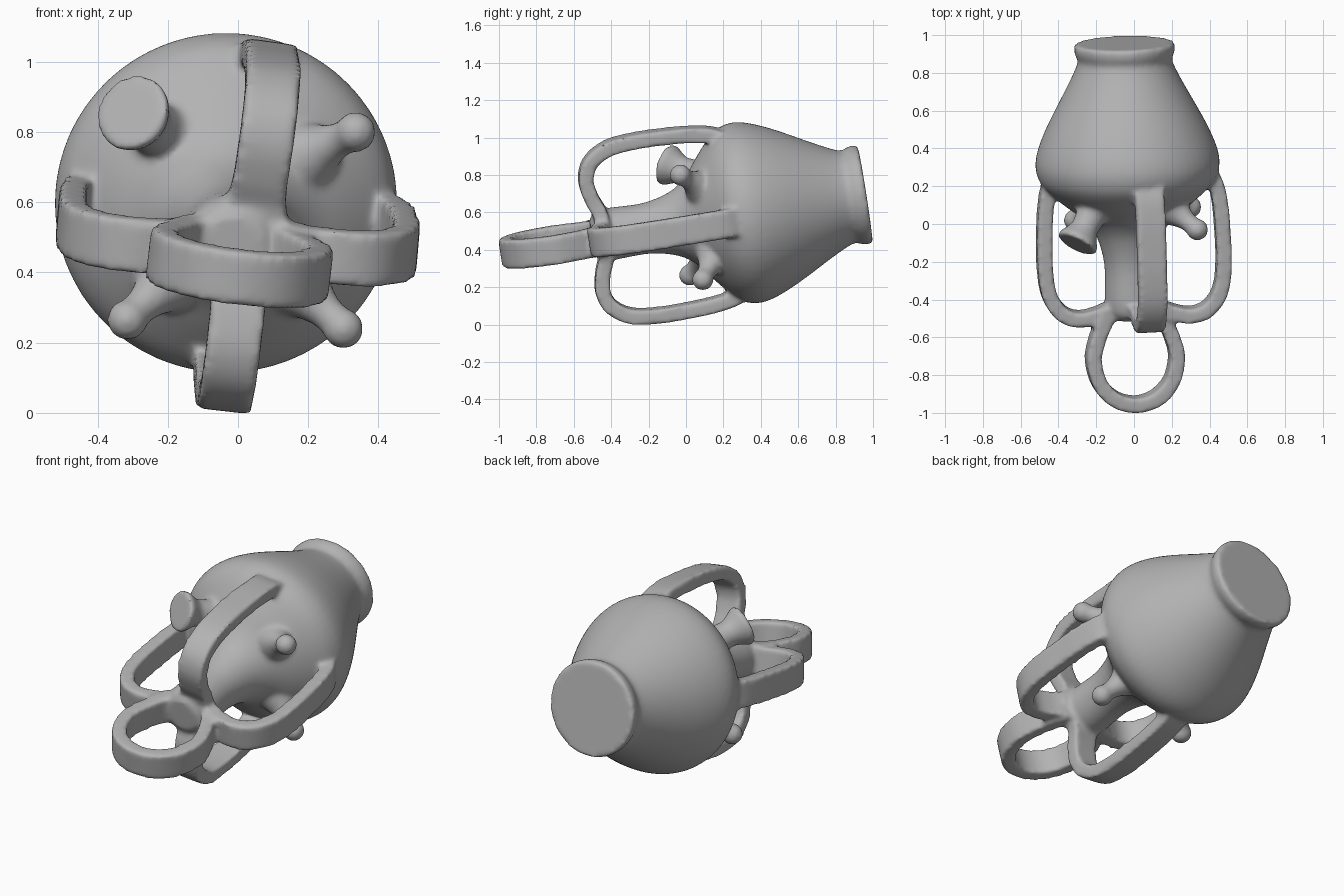
import bpy, bmesh, math
from mathutils import Matrix, Vector

if "Cube" in bpy.data.objects:
    bpy.data.objects.remove(bpy.data.objects["Cube"])

grey = bpy.data.materials.new("clay grey")
grey.diffuse_color = (0.45, 0.45, 0.45, 1)
grey.use_nodes = True
grey.node_tree.nodes["Principled BSDF"].inputs["Base Color"].default_value = grey.diffuse_color

# Tilted frame of the vessel: its axis is local y
FRAME = (Matrix.Translation((-0.026, 0, 0.548))
         @ Matrix.Rotation(math.radians(1.5), 4, 'Z')
         @ Matrix.Rotation(math.radians(8.9), 4, 'X')
         @ Matrix.Rotation(math.radians(6.5), 4, 'Y'))
parts = []


def smooth_path(pts, steps=5):
    """Catmull-Rom curve through the points."""
    p = [Vector(q) for q in pts]
    p = [2 * p[0] - p[1]] + p + [2 * p[-1] - p[-2]]
    out = []
    for a, b, c, d in zip(p, p[1:], p[2:], p[3:]):
        for i in range(steps):
            t = i / steps
            out.append(0.5 * (2 * b + (c - a) * t + (2 * a - 5 * b + 4 * c - d) * t * t
                              + (3 * b - a - 3 * c + d) * t ** 3))
    return out + [p[-2]]


def skin(name, rings, matrix):
    """Closed solid through a row of rings."""
    bm = bmesh.new()
    rows = [[bm.verts.new(v) for v in r] for r in rings]
    n = len(rows[0])
    for a, b in zip(rows, rows[1:]):
        for i in range(n):
            bm.faces.new((a[i], a[(i + 1) % n], b[(i + 1) % n], b[i]))
    bm.faces.new(rows[0][::-1])
    bm.faces.new(rows[-1])
    bm.transform(matrix)
    bmesh.ops.recalc_face_normals(bm, faces=bm.faces)
    me = bpy.data.meshes.new(name)
    bm.to_mesh(me)
    bm.free()
    ob = bpy.data.objects.new(name, me)
    bpy.context.collection.objects.link(ob)
    parts.append(ob)


def lathe(name, profile, matrix, n=64):
    """Turn (along, radius) pairs about local y."""
    skin(name, [[(r * math.cos(i * math.tau / n), y, r * math.sin(i * math.tau / n))
                 for i in range(n)] for y, r in profile], matrix)


def strap(name, pts, angle, shift, width=0.155, thick=0.079):
    """Flat band along a (radial, axial) path, flaring where it nears the axis."""
    path = smooth_path(pts)
    rings = []
    for i, p in enumerate(path):
        t = (path[min(i + 1, len(path) - 1)] - path[max(i - 1, 0)]).normalized()
        nrm = Vector((-t.y, t.x)) * thick / 2
        a, b = p + nrm, p - nrm
        flare = max(0, 0.2 - abs(p.x)) if p.y > -0.6 else 0
        w = width / 2 + 1.2 * flare ** 2
        rings.append([(a.x, a.y, -w), (a.x, a.y, w), (b.x, b.y, w), (b.x, b.y, -w)])
    skin(name, rings, Matrix.Translation(shift) @ FRAME
         @ Matrix.Rotation(math.radians(angle), 4, 'Y'))


def knob(name, tip, direction, profile):
    """Turned peg whose end sits at the tip."""
    q = Vector(direction).to_track_quat('Y', 'Z').to_matrix().to_4x4()
    lathe(name, profile, Matrix.Translation(tip) @ q, 32)


# Body with lipped neck and a waist leading to the front joint
body = smooth_path([(-0.51, 0.09), (-0.48, 0.125), (-0.42, 0.14), (-0.25, 0.135), (-0.15, 0.147),
                    (-0.06, 0.175), (0, 0.212), (0.05, 0.26), (0.1, 0.325), (0.15, 0.385),
                    (0.2, 0.438), (0.25, 0.472), (0.32, 0.488), (0.4, 0.475), (0.5, 0.436),
                    (0.6, 0.386), (0.7, 0.332), (0.8, 0.28), (0.865, 0.252), (0.89, 0.252),
                    (0.915, 0.263), (0.945, 0.268)], 3) + [Vector((0.97, 0.264))]
lathe("body", body, FRAME)

# Four handles around the axis (right, bottom, left, top), and the front ring
loop = [(0.35, 0.36), (0.435, 0.22), (0.462, 0.1), (0.472, -0.05), (0.474, -0.22),
        (0.454, -0.365), (0.39, -0.463), (0.3, -0.497), (0.2, -0.48), (0.12, -0.45), (0, -0.44)]
for angle, shift in [(-2, (0.022, 0, -0.005)), (90, (0.034, 0, 0.002)),
                     (178, (0.02, 0, -0.015)), (271.5, (0.05, 0, 0.003))]:
    strap("handle", loop, angle, shift)
half = [(0.12, -0.45), (0.17, -0.54), (0.208, -0.64), (0.222, -0.73), (0.19, -0.85), (0.11, -0.935)]
strap("front_ring", [(-x, y) for x, y in half] + [(0, -0.966)] + half[::-1], 0,
      (0.012, 0, -0.012))

# Flared disc peg
knob("disc_peg", (-0.305, -0.11, 0.858), (-0.5, -1, 0.36),
     [(-0.38, 0.17), (-0.26, 0.115), (-0.17, 0.078), (-0.10, 0.072), (-0.05, 0.096),
      (-0.028, 0.111), (0, 0.112)])

# Three round-ended pegs
R = 0.058
for tip, root in [((0.335, -0.03, 0.80), (0.0, 0.25, 0.64)),
                  ((0.30, 0.09, 0.24), (-0.03, 0.25, 0.56)),
                  ((-0.315, 0.02, 0.265), (-0.03, 0.25, 0.54))]:
    ball = [(R * math.sin(a), R * math.cos(a)) for a in [math.radians(d) for d in range(-32, 89, 8)]]
    knob("round_peg", tip, Vector(tip) - Vector(root),
         [(-0.28, 0.17), (-0.18, 0.10), (-0.115, 0.064), (-0.07, 0.05)] + ball)

# Fuse everything into one skin with soft fillets
with bpy.context.temp_override(active_object=parts[0], object=parts[0],
                               selected_objects=parts, selected_editable_objects=parts):
    bpy.ops.object.join()
vessel = parts[0]
vessel.name = "looped_vessel"
vessel.data.materials.clear()
vessel.data.materials.append(grey)
fuse = vessel.modifiers.new("fuse", 'REMESH')
fuse.mode = 'VOXEL'
fuse.voxel_size = 0.012
soften = vessel.modifiers.new("soften", 'SMOOTH')
soften.factor = 0.5
soften.iterations = 10
bpy.context.view_layer.objects.active = vessel
vessel.select_set(True)
for m in ("fuse", "soften"):
    bpy.ops.object.modifier_apply(modifier=m)
bpy.ops.object.shade_smooth_by_angle(angle=math.radians(45))
